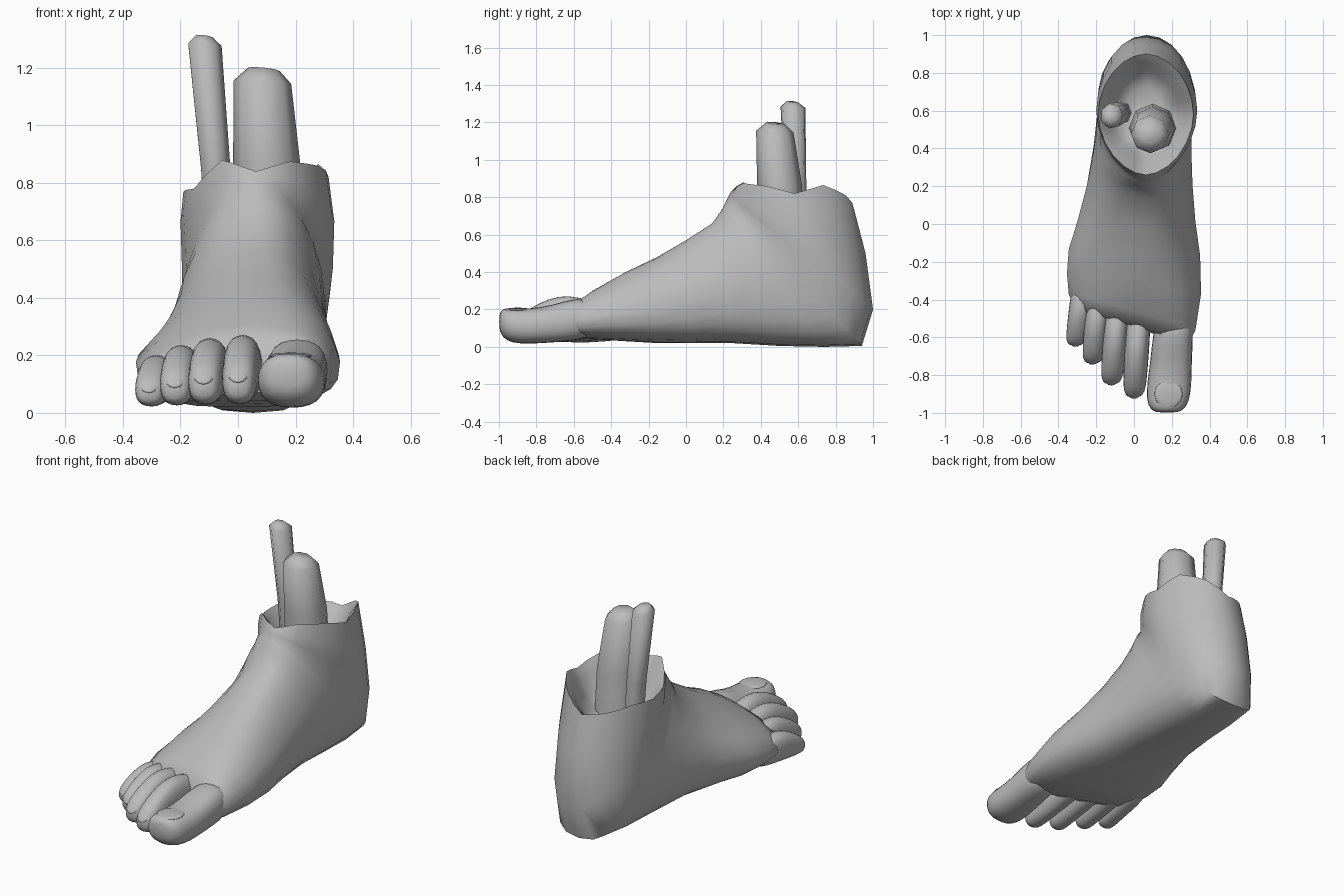
import bpy, bmesh, math
from mathutils import Vector

cube = bpy.data.objects.get("Cube")
if cube:
    bpy.data.objects.remove(cube)

grey = bpy.data.materials.new("plain grey")
grey.use_nodes = True
colour = (0.5, 0.5, 0.5, 1)
grey.diffuse_color = colour
grey.node_tree.nodes["Principled BSDF"].inputs["Base Color"].default_value = colour


def finish(name, bm, angle=50, smooth_levels=0):
    bmesh.ops.recalc_face_normals(bm, faces=bm.faces)
    mesh = bpy.data.meshes.new(name)
    bm.to_mesh(mesh)
    bm.free()
    obj = bpy.data.objects.new(name, mesh)
    bpy.context.collection.objects.link(obj)
    mesh.materials.append(grey)
    if smooth_levels:
        obj.modifiers.new("Round", "SUBSURF").levels = smooth_levels
        obj.modifiers["Round"].render_levels = smooth_levels
    bpy.ops.object.select_all(action="DESELECT")
    obj.select_set(True)
    bpy.context.view_layer.objects.active = obj
    bpy.ops.object.shade_smooth_by_angle(angle=math.radians(angle))
    return obj


def loft(name, rings, **options):
    """Skin closed rings of equal length and cap both ends."""
    bm = bmesh.new()
    rows = [[bm.verts.new(p) for p in ring] for ring in rings]
    for a, b in zip(rows, rows[1:]):
        for i in range(len(a)):
            j = (i + 1) % len(a)
            bm.faces.new((a[i], a[j], b[j], b[i]))
    bm.faces.new(rows[0])
    bm.faces.new(rows[-1])
    return finish(name, bm, **options)


def signed_power(v, p):
    return math.copysign(abs(v) ** p, v)


def angles(n):
    return [2 * math.pi * i / n for i in range(n)]


def foot_ring(bottom, top, left, right, skew, taper, slant, sole, crown, middle):
    """Section between a sole point and an upper point, widest at middle."""
    low, high = Vector((0, *bottom)), Vector((0, *top))
    ring = []
    for a in angles(24):
        power = crown if math.sin(a) > 0 else sole
        u = signed_power(math.cos(a), power)
        v = signed_power(math.sin(a), power)
        up = max(v, 0)
        p = low.lerp(high, middle + v * (1 - middle if v > 0 else middle))
        p.x = (left + right) / 2 + skew * up + (right - left) / 2 * u * (1 - taper * up)
        p.y -= slant * p.x
        ring.append(p)
    return ring


# Foot: sections run along the sole, then fan around the heel up to the rim
sections = [
    ((-.55, .07), (-.54, .24), -.3, .29, .03, .15, .3, .7, .7, .45),
    ((-.48, .04), (-.46, .305), -.345, .325, .06, .25, .28, .65, .8, .4),
    ((-.32, .03), (-.31, .4), -.355, .355, .08, .36, .15, .65, .85, .4),
    ((-.15, .02), (-.15, .48), -.345, .35, .08, .4, .05, .65, .9, .4),
    ((.02, .02), (0, .57), -.3, .325, .07, .4, 0, .65, .9, .4),
    ((.25, .02), (.14, .66), -.25, .31, .05, .35, 0, .65, .9, .45),
    ((.5, .005), (.19, .73), -.22, .305, .02, .25, 0, .65, .9, .5),
    ((.74, 0), (.21, .77), -.2, .305, .01, .15, 0, .65, .9, .5),
    ((.94, .005), (.22, .79), -.195, .305, 0, .1, 0, .75, .95, .5),
    ((1, .2), (.23, .81), -.195, .33, 0, .05, 0, 1, 1.05, .5),
    ((.96, .5), (.24, .83), -.2, .335, 0, 0, 0, 1.05, 1.1, .5),
    ((.9, .74), (.26, .85), -.19, .315, 0, 0, 0, 1.05, 1.1, .5),
]
rings = [foot_ring(*s) for s in sections]
# Torn rim: jagged heights around the ankle, with a hollow inside
heights = [.82, .86, .875, .84, .88, .78, .77, .78, .75, .73, .81, .865]
rim = rings[-1]
for i, p in enumerate(rim):
    k, odd = divmod(i, 2)
    p.z = (heights[k] + heights[(k + odd) % len(heights)]) / 2
centre = sum(rim, Vector()) / len(rim)
for scale, drop in ((.86, .05), (.7, .14), (.45, .22)):
    inner = [centre + (p - centre) * scale - Vector((0, 0, drop)) for p in rim]
    rings.append(inner)
loft("foot", rings, angle=60)


# Toes
def toe(name, root, tip, template):
    rows = []
    start, end = Vector(root), Vector(tip)
    for t, half, low, high in template:
        c = start.lerp(end, t)
        mid, tall = (low + high) / 2, (high - low) / 2
        rows.append([(c.x + half * signed_power(math.cos(a), 0.8), c.y,
                      mid + tall * signed_power(math.sin(a), 0.8)) for a in angles(12)])
    loft(name, rows, angle=70, smooth_levels=1)


def nail(name, place, size, tilt):
    bm = bmesh.new()
    bmesh.ops.create_uvsphere(bm, u_segments=12, v_segments=6, radius=1)
    obj = finish(name, bm)
    obj.location, obj.scale = place, size
    obj.rotation_euler.x = tilt


small = [(0, .06, .07, .2), (.2, .066, .05, .25), (.45, .068, .035, .285), (.65, .066, .03, .26),
         (.82, .064, .025, .215), (.94, .058, .03, .17), (1, .035, .055, .13)]
toes = [
    ("second", (.03, -.4), (0, -.92), 1),
    ("third", (-.08, -.36), (-.12, -.85), .96),
    ("fourth", (-.18, -.31), (-.22, -.74), .87),
    ("little", (-.26, -.26), (-.31, -.645), .74),
]
for label, root, tip, tall in toes:
    shape = [(t, half * (.7 + .3 * tall), low * tall, high * tall) for t, half, low, high in small]
    toe(label + "_toe", root, tip, shape)
    nail(label + "_toenail", (tip[0], tip[1] + .022, .135 * tall), (.035, .04, .012), math.radians(50))

big = [(0, .09, .06, .25), (.2, .112, .03, .27), (.45, .112, .02, .225), (.7, .122, .012, .205),
       (.87, .118, .018, .212), (.96, .095, .045, .208), (1, .06, .09, .18)]
toe("big_toe", (.215, -.48), (.175, -1), big)
nail("big_toenail", (.183, -.9, .198), (.075, .075, .012), 0)


# Bones: tapered shafts with a chipped top
def bone(name, sides, levels, tilt):
    rows = []
    for x, y, z, rx, ry in levels:
        rows.append([(x + rx * math.cos(a), y + ry * math.sin(a),
                      z - tilt * (math.cos(a) + math.sin(a))) for a in angles(sides)])
    loft(name, rows, angle=60)


bone("shin_bone", 8, [(.1, .51, .5, .13, .13), (.1, .5, .87, .117, .12),
                      (.085, .475, 1.15, .1, .1), (.09, .48, 1.195, .055, .05)], .006)
bone("thin_bone", 7, [(-.06, .59, .5, .05, .06), (-.08, .585, .85, .054, .06),
                      (-.118, .572, 1.28, .061, .068), (-.118, .57, 1.31, .03, .03)], .004)
